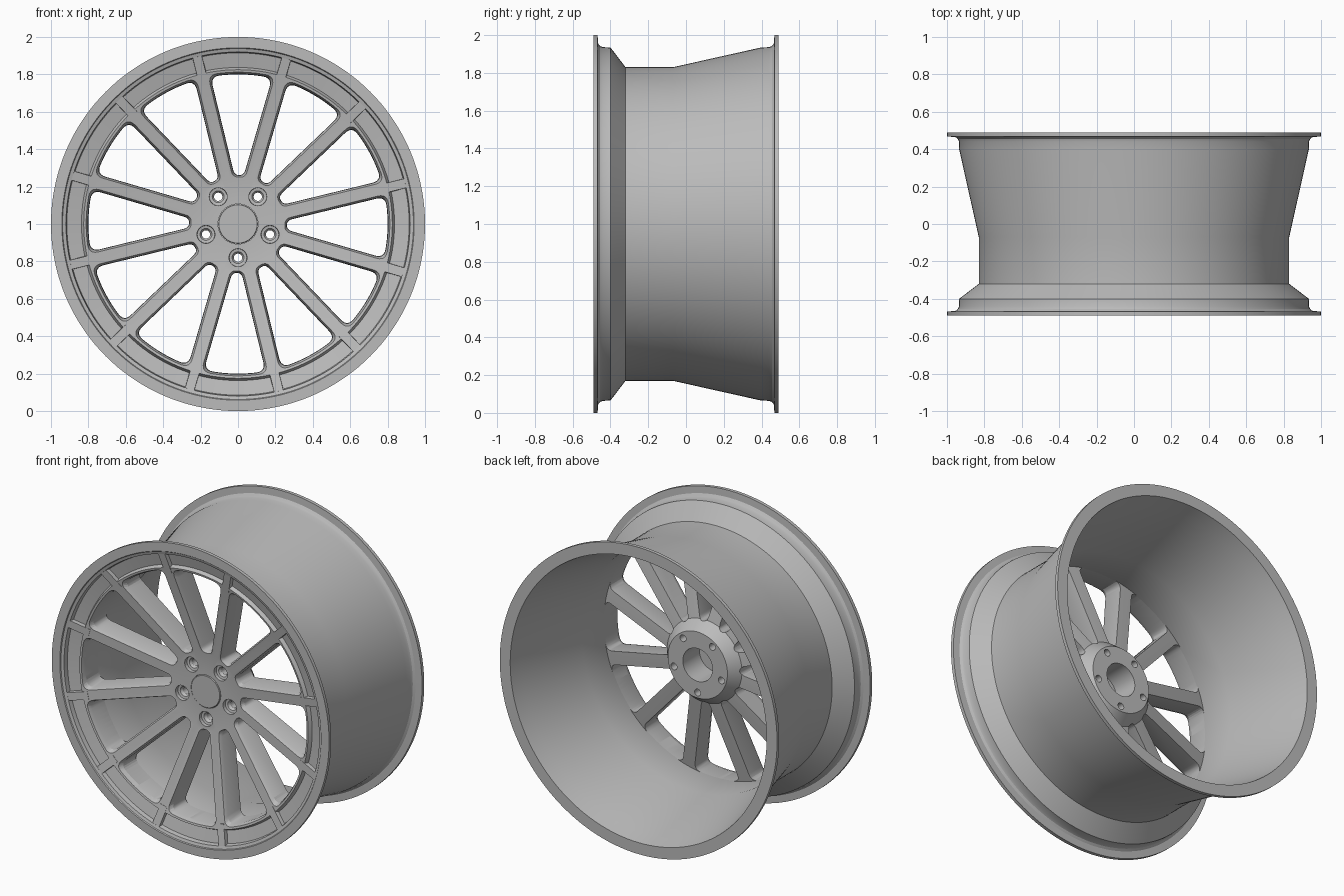
import bpy, bmesh, math
from mathutils import Vector

if "Cube" in bpy.data.objects:
    bpy.data.objects.remove(bpy.data.objects["Cube"])

SPOKES, LUGS, CZ = 12, 5, 1.0
TWIST = math.radians(-1.3)

metal = bpy.data.materials.new("satin_grey")
metal.diffuse_color = (0.5, 0.5, 0.5, 1)
metal.use_nodes = True
metal.node_tree.nodes["Principled BSDF"].inputs["Base Color"].default_value = metal.diffuse_color


def finish(name, bm, smooth=True):
    bmesh.ops.recalc_face_normals(bm, faces=bm.faces)
    me = bpy.data.meshes.new(name)
    bm.to_mesh(me)
    bm.free()
    me.materials.append(metal)
    ob = bpy.data.objects.new(name, me)
    bpy.context.collection.objects.link(ob)
    if smooth:
        shade(ob)
    return ob


def shade(ob):
    bpy.ops.object.select_all(action='DESELECT')
    ob.select_set(True)
    bpy.context.view_layer.objects.active = ob
    bpy.ops.object.shade_smooth_by_angle(angle=math.radians(25))


def loft(bm, rings, closed=False, caps=False):
    """Skin a list of equal-length closed point loops."""
    vs = [[bm.verts.new(p) for p in ring] for ring in rings]
    n = len(vs[0])
    for i in range(len(vs) if closed else len(vs) - 1):
        a, b = vs[i], vs[(i + 1) % len(vs)]
        for j in range(n):
            k = (j + 1) % n
            bm.faces.new((a[j], a[k], b[k], b[j]))
    if caps:
        bm.faces.new(vs[0])
        bm.faces.new(vs[-1])


def circle(r, y, n, cx=0.0, cz=CZ):
    return [(cx + r * math.cos(2 * math.pi * i / n), y,
             cz + r * math.sin(2 * math.pi * i / n)) for i in range(n)]


def lathe(name, prof, n=144, closed=True):
    bm = bmesh.new()
    loft(bm, [circle(r, y, n) for r, y in prof], closed, not closed)
    return finish(name, bm)


def front(r):
    """Depth of the concave spoke face at radius r."""
    return -0.33 - 0.125 * max(0.0, r - 0.25) / 0.575


def place(x, t, ang, y):
    return (x * math.cos(ang) - t * math.sin(ang), y,
            CZ + x * math.sin(ang) + t * math.cos(ang))


# Rim barrel with both flanges and the recessed front channel
lathe("rim_barrel", [
    (1.0, -0.49), (1.0, -0.468), (0.955, -0.465), (0.942, -0.455), (0.936, -0.44),
    (0.935, -0.40), (0.83, -0.32), (0.83, -0.07), (0.935, 0.40), (0.936, 0.44),
    (0.942, 0.455), (0.955, 0.465), (1.0, 0.468), (1.0, 0.49), (0.925, 0.49),
    (0.905, 0.40), (0.80, -0.07), (0.80, -0.30), (0.83, -0.43), (0.915, -0.45),
    (0.92, -0.478), (0.938, -0.484), (0.942, -0.49)])

# Concave disc that becomes hub and spokes
disc = lathe("hub_and_spokes", [
    (0.107, -0.33), (0.25, -0.33), (0.825, -0.455), (0.838, -0.43), (0.82, -0.39),
    (0.82, -0.30), (0.27, -0.19), (0.25, -0.165), (0.215, -0.12), (0.107, -0.12)])


# Window outline between two spokes; c grows the opening
def window(c):
    w, rout, xin = 0.044 - c, 0.80 + c, 0.262 - c
    s, co = math.sin(math.pi / SPOKES), math.cos(math.pi / SPOKES)
    edge = lambda x: (x * s - w) / co
    a_out = math.pi / SPOKES - math.asin(w / rout)
    corner = Vector((rout * math.cos(a_out), rout * math.sin(a_out)))
    inner = Vector((xin, edge(xin)))
    along = (corner - inner).normalized()
    half = []

    def bend(p0, p1, p2, n=6):
        for i in range(n + 1):
            t = i / n
            half.append(p0 * (1 - t) ** 2 + p1 * 2 * t * (1 - t) + p2 * t * t)

    bend(Vector((xin, inner.y * 0.1)), inner, inner + along * 0.03)
    a1 = a_out - 0.06
    bend(corner - along * 0.05, corner, Vector((rout * math.cos(a1), rout * math.sin(a1))))
    for k in (0.75, 0.5, 0.25):
        half.append(Vector((rout * math.cos(a1 * k), rout * math.sin(a1 * k))))
    tip = [Vector((rout, 0))]
    return half + tip + [Vector((p.x, -p.y)) for p in reversed(half)]


# Cutters: chamfered windows and stepped lug holes
bm = bmesh.new()
for i in range(SPOKES):
    ang = 2 * math.pi * i / SPOKES + TWIST
    rings = []
    for c, d in ((0.020, -0.02), (0.002, 0.025), (-0.003, 0.4)):
        rings.append([place(p.x, p.y, ang, front(p.length) + d) for p in window(c)])
    loft(bm, rings, caps=True)
for i in range(LUGS):
    a = -math.pi / 2 + 2 * math.pi * i / LUGS
    cx, cz = 0.18 * math.cos(a), CZ + 0.18 * math.sin(a)
    loft(bm, [circle(r, y, 28, cx, cz) for r, y in (
        (0.05, -0.36), (0.047, -0.308), (0.032, -0.305), (0.022, -0.29), (0.022, -0.05))],
        caps=True)
cutter = finish("cutter", bm, False)
cutter.hide_render = True

mod = disc.modifiers.new("openings", 'BOOLEAN')
mod.operation, mod.solver, mod.object = 'DIFFERENCE', 'EXACT', cutter
bpy.context.view_layer.objects.active = disc
bpy.ops.object.modifier_apply(modifier=mod.name)
bpy.data.objects.remove(cutter)
shade(disc)

# Spoke-end tabs bridging the channel to the lip
bm = bmesh.new()
for i in range(SPOKES):
    ang = 2 * math.pi * (i + 0.5) / SPOKES + TWIST
    rings = []
    for r in (0.79, 0.932):
        top = front(r) - 0.002
        rings.append([place(r, t, ang, y) for t, y in (
            (-0.027, -0.42), (-0.025, top), (0.025, top), (0.027, -0.42))])
    loft(bm, rings, caps=True)
finish("spoke_end_tabs", bm)

# Centre cap
lathe("centre_cap", [(0.106, -0.29), (0.106, -0.331), (0.102, -0.335)], 64, closed=False)
